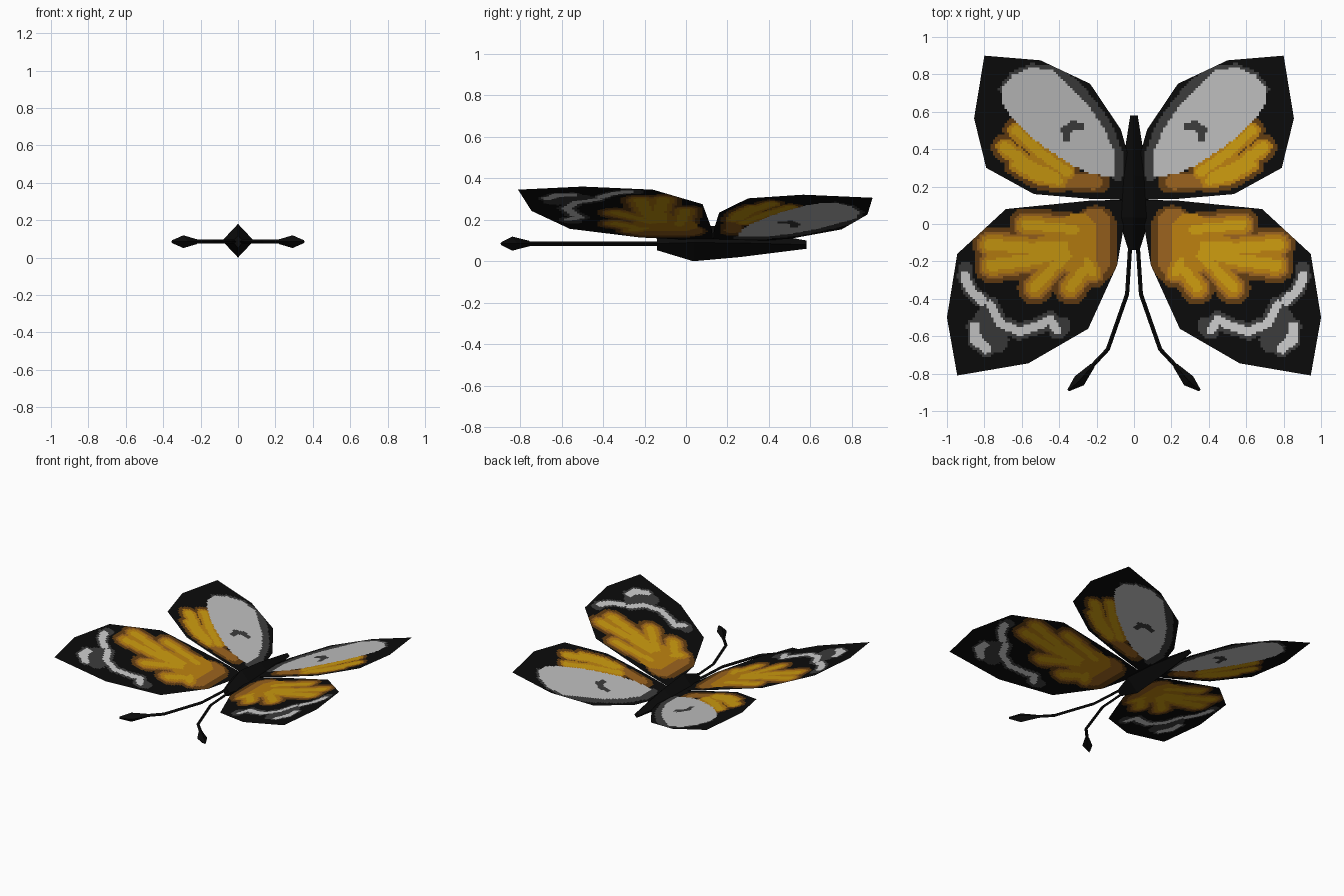
import bpy, bmesh, math
from mathutils import Vector

if "Cube" in bpy.data.objects:
    bpy.data.objects.remove(bpy.data.objects["Cube"])

# ---------- materials (sRGB in, linear out) ----------
def lin(c):
    c /= 255
    return c / 12.92 if c < 0.04045 else ((c + 0.055) / 1.055) ** 2.4

COLOURS = {"black": (11, 11, 11), "charcoal": (59, 59, 59), "grey": (189, 189, 189),
           "pale_grey": (204, 204, 204), "yellow": (204, 155, 16), "amber": (187, 128, 16),
           "brown": (154, 98, 30), "dark_brown": (98, 60, 17)}
MATS = {}
for n, rgb in COLOURS.items():
    MATS[n] = bpy.data.materials.new(n)
    MATS[n].diffuse_color = (*map(lin, rgb), 1)
INDEX = {n: i for i, n in enumerate(COLOURS)}

def make_object(name, bm, mats, mirror=False):
    me = bpy.data.meshes.new(name)
    bm.to_mesh(me)
    bm.free()
    for m in mats:
        me.materials.append(MATS[m])
    ob = bpy.data.objects.new(name, me)
    bpy.context.collection.objects.link(ob)
    if mirror:
        ob.modifiers.new("mirror", 'MIRROR').use_mirror_merge = False
    return ob

# ---------- diamond-section loft for the body and antennae ----------
def loft(name, stations, mirror=False):
    """stations: (x, y, z, half width, half height)"""
    bm = bmesh.new()
    pts = [Vector(s[:3]) for s in stations]
    up = Vector((0, 0, 1))
    rings = []
    for i, (x, y, z, w, h) in enumerate(stations):
        t = pts[min(i + 1, len(pts) - 1)] - pts[max(i - 1, 0)]
        t.z = 0
        side = t.normalized().cross(up)
        rings.append([bm.verts.new(pts[i] + o) for o in (side * w, up * h, -side * w, -up * h)])
    for a, b in zip(rings, rings[1:]):
        for k in range(4):
            bm.faces.new((a[k], a[(k + 1) % 4], b[(k + 1) % 4], b[k]))
    bm.faces.new(rings[0])
    bm.faces.new(rings[-1][::-1])
    bmesh.ops.recalc_face_normals(bm, faces=bm.faces)
    return make_object(name, bm, ["black"], mirror)

loft("body", [(0, -0.14, 0.085, 0.03, 0.032), (0, 0.035, 0.09, 0.085, 0.09),
              (0, 0.26, 0.088, 0.07, 0.068), (0, 0.58, 0.08, 0.02, 0.02)])
loft("antennae", [(0.02, -0.11, 0.085, 0.011, 0.011), (0.037, -0.375, 0.085, 0.011, 0.011),
                  (0.14, -0.67, 0.085, 0.011, 0.011), (0.225, -0.76, 0.085, 0.011, 0.011)], True)
loft("antenna_clubs", [(0.22, -0.755, 0.085, 0.013, 0.013), (0.292, -0.838, 0.085, 0.034, 0.034),
                       (0.352, -0.89, 0.085, 0.006, 0.008)], True)

# ---------- wing colouring rules ----------
def inside(p, poly):
    """True inside a convex counter-clockwise outline"""
    return all((b[0] - a[0]) * (p[1] - a[1]) - (b[1] - a[1]) * (p[0] - a[0]) >= 0
               for a, b in zip(poly, poly[1:] + poly[:1]))

def near(p, path, r):
    """True within r of a stroke"""
    for a, b in zip(path, path[1:]):
        dx, dy = b[0] - a[0], b[1] - a[1]
        t = ((p[0] - a[0]) * dx + (p[1] - a[1]) * dy) / (dx * dx + dy * dy)
        t = max(0, min(1, t))
        if math.hypot(p[0] - a[0] - t * dx, p[1] - a[1] - t * dy) < r:
            return True
    return False

def fingers(strokes, rims):
    """the same strokes painted from the widest rim to the core"""
    return [(c, r + grow, path) for c, grow in rims for r, path in strokes]

CELL = 0.0125

def wing(name, outline, paint):
    bm = bmesh.new()
    xs, ys = zip(*outline)
    nx = math.ceil((max(xs) - min(xs)) / CELL)
    ny = math.ceil((max(ys) - min(ys)) / CELL)
    bmesh.ops.create_grid(bm, x_segments=nx, y_segments=ny, size=0.5)
    for v in bm.verts:
        v.co.x = min(xs) + (v.co.x + 0.5) * (max(xs) - min(xs))
        v.co.y = min(ys) + (v.co.y + 0.5) * (max(ys) - min(ys))
    # trim the sheet to the wing outline
    for a, b in zip(outline, outline[1:] + outline[:1]):
        bmesh.ops.bisect_plane(bm, geom=bm.verts[:] + bm.edges[:] + bm.faces[:], dist=1e-5,
                               plane_co=(*a, 0), plane_no=(b[1] - a[1], a[0] - b[0], 0),
                               clear_outer=True)
    for f in bm.faces:
        p = f.calc_center_median()
        f.material_index = 0
        for colour, r, path in reversed(paint):
            if inside(p, path) if r is None else near(p, path, r):
                f.material_index = INDEX[colour]
                break
    # tilt the wing up from the body
    for v in bm.verts:
        v.co.z = 0.09 + 0.27 * v.co.x
    make_object(name, bm, COLOURS, True)

# ---------- rear pair: large grey window with an orange fringe ----------
rear_outline = [(0.03, 0.13), (0.24, 0.135), (0.535, 0.16), (0.79, 0.30), (0.855, 0.565),
                (0.80, 0.90), (0.50, 0.875), (0.235, 0.75), (0.07, 0.505), (0.035, 0.38)]
window = [(0.10, 0.25), (0.22, 0.265), (0.325, 0.31), (0.45, 0.39), (0.555, 0.47),
          (0.645, 0.555), (0.705, 0.645), (0.71, 0.72), (0.65, 0.795), (0.55, 0.84),
          (0.435, 0.82), (0.355, 0.75), (0.245, 0.635), (0.155, 0.505), (0.10, 0.37)]
fringe = [(0.025, [(0.63, 0.50), (0.50, 0.38), (0.36, 0.28)]),
          (0.028, [(0.69, 0.41), (0.56, 0.31), (0.42, 0.25)]),
          (0.022, [(0.63, 0.32), (0.52, 0.255), (0.40, 0.23)])]
base = [(0.36, 0.235), (0.21, 0.225)]
rear_paint = [("charcoal", 0.03, [(0.09, 0.26), (0.09, 0.38), (0.145, 0.52), (0.235, 0.65),
                                  (0.34, 0.76), (0.43, 0.82)]),
              ("charcoal", 0.014, [(0.43, 0.83), (0.55, 0.845), (0.65, 0.80), (0.71, 0.72)]),
              ("dark_brown", 0.055, [(0.45, 0.235), (0.18, 0.22)])]
rear_paint += fingers(fringe, [("dark_brown", 0.045)])
rear_paint += [("brown", 0.04, base)]
rear_paint += fingers(fringe, [("amber", 0.02), ("yellow", 0)])
rear_paint += [("grey", None, window),
               ("charcoal", 0.023, [(0.285, 0.52), (0.33, 0.525), (0.365, 0.50), (0.36, 0.465)])]
wing("rear_wings", rear_outline, rear_paint)

# ---------- front pair: orange fan with pale marks near the tip ----------
front_outline = [(0.03, 0.13), (0.09, -0.22), (0.245, -0.56), (0.565, -0.745), (0.945, -0.81),
                 (1.0, -0.50), (0.945, -0.16), (0.685, 0.08), (0.235, 0.125)]
fan = [(0.025, [(0.58, -0.005), (0.45, -0.015), (0.32, -0.03)]),
       (0.03, [(0.77, -0.11), (0.55, -0.13), (0.38, -0.12)]),
       (0.032, [(0.76, -0.22), (0.55, -0.19), (0.38, -0.15)]),
       (0.026, [(0.53, -0.34), (0.43, -0.23), (0.36, -0.17)]),
       (0.026, [(0.34, -0.34), (0.27, -0.25)]),
       (0.02, [(0.22, -0.26), (0.25, -0.20)])]
heart = [(0.30, -0.04), (0.30, -0.17)]
front_paint = [("dark_brown", 0.11, [(0.205, -0.01), (0.205, -0.20)])]
front_paint += fingers(fan, [("dark_brown", 0.065)])
front_paint += [("brown", 0.085, [(0.21, 0.0), (0.21, -0.19)])]
front_paint += fingers(fan, [("brown", 0.04)])
front_paint += [("amber", 0.10, heart)]
front_paint += fingers(fan, [("amber", 0.024), ("yellow", 0)])
edge_mark = [(0.905, -0.28), (0.87, -0.36), (0.81, -0.41)]
arc_mark = [(0.77, -0.43), (0.72, -0.53), (0.61, -0.575), (0.50, -0.54), (0.45, -0.51), (0.41, -0.57)]
tip_mark = [(0.85, -0.55), (0.845, -0.62), (0.79, -0.665)]
front_paint += [("charcoal", 0.04, [(0.90, -0.24)] + edge_mark),
                ("charcoal", 0.045, arc_mark + [(0.38, -0.54)]),
                ("charcoal", 0.045, tip_mark),
                ("charcoal", 0.07, [(0.79, -0.52), (0.74, -0.62)]),
                ("pale_grey", 0.025, edge_mark),
                ("pale_grey", 0.023, arc_mark),
                ("pale_grey", 0.028, tip_mark)]
wing("front_wings", front_outline, front_paint)

for m in bpy.data.materials:
    if m.users and not m.is_grease_pencil:
        m.use_nodes = True
        m.node_tree.nodes["Principled BSDF"].inputs["Base Color"].default_value = m.diffuse_color
